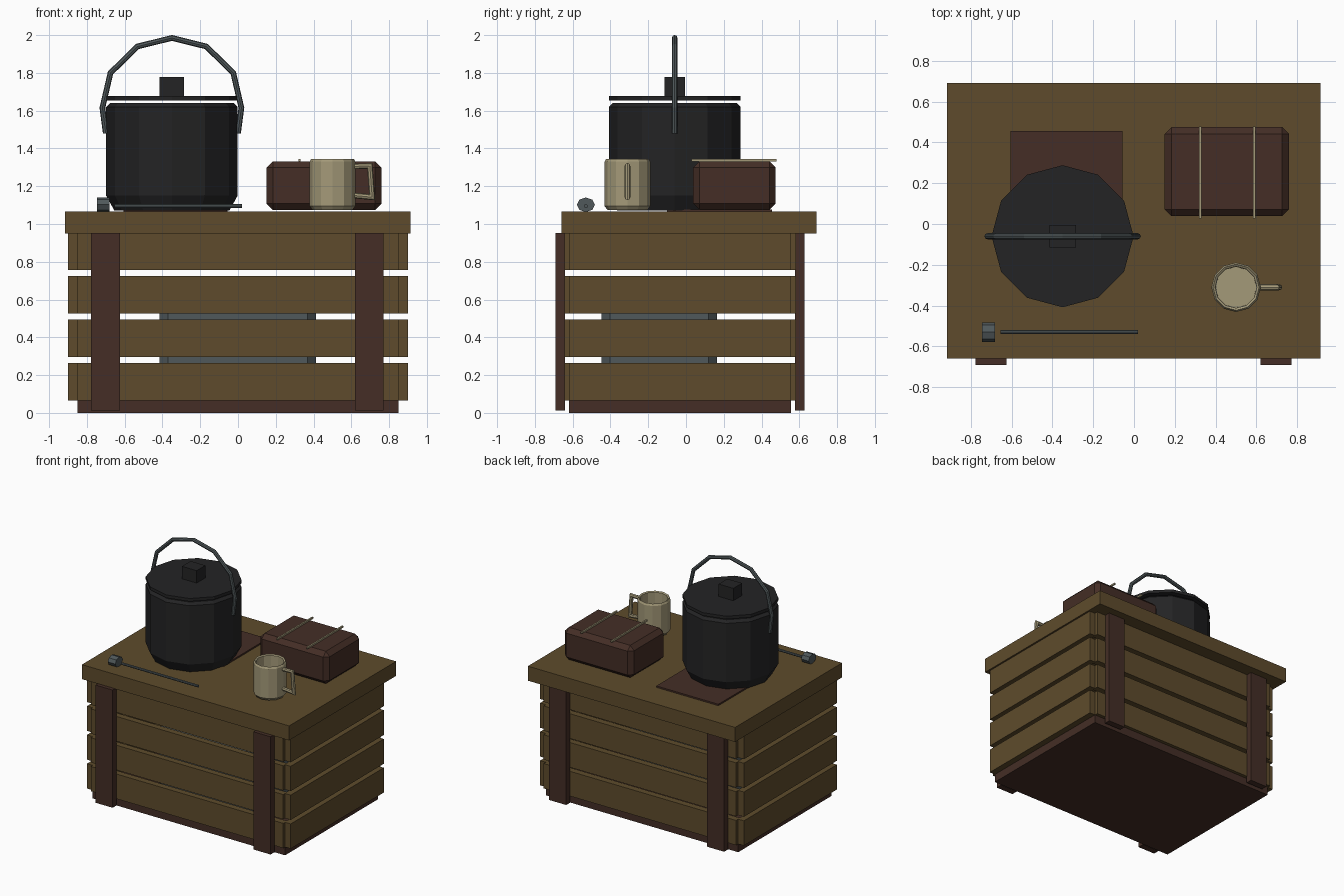
import bpy, bmesh, math
from mathutils import Vector, Matrix

if "Cube" in bpy.data.objects:
    bpy.data.objects.remove(bpy.data.objects["Cube"])


def material(name, rgb):
    m = bpy.data.materials.new(name)
    m.diffuse_color = (*rgb, 1)
    m.use_nodes = True
    m.node_tree.nodes["Principled BSDF"].inputs["Base Color"].default_value = m.diffuse_color
    return m


WOOD = material("plank wood", (0.112, 0.071, 0.025))
BROWN = material("dark brown", (0.058, 0.027, 0.019))
IRON = material("black iron", (0.017, 0.017, 0.018))
STEEL = material("grey steel", (0.080, 0.098, 0.103))
CREAM = material("cream enamel", (0.37, 0.32, 0.19))


def finish(bm, name, mat):
    bmesh.ops.recalc_face_normals(bm, faces=bm.faces)
    me = bpy.data.meshes.new(name)
    bm.to_mesh(me)
    bm.free()
    me.materials.append(mat)
    ob = bpy.data.objects.new(name, me)
    bpy.context.collection.objects.link(ob)
    return ob


def box(name, x, y, z, mat, bevel=0):
    """Box from (min, max) ranges, with an optional single chamfer."""
    bm = bmesh.new()
    bmesh.ops.create_cube(bm, size=1)
    for v in bm.verts:
        v.co = [(r[0] + r[1]) / 2 + c * (r[1] - r[0]) for r, c in zip((x, y, z), v.co)]
    if bevel:
        bmesh.ops.bevel(bm, geom=bm.edges[:], offset=bevel, segments=1,
                        profile=0.5, affect='EDGES')
    return finish(bm, name, mat)


def skin(bm, rings, cap=True):
    n = len(rings[0])
    for a, b in zip(rings, rings[1:]):
        for i in range(n):
            j = (i + 1) % n
            bm.faces.new((a[i], a[j], b[j], b[i]))
    if cap:
        bm.faces.new(rings[0])
        bm.faces.new(rings[-1])


def lathe(name, cx, cy, profile, mat, sides=12):
    bm = bmesh.new()
    angles = [2 * math.pi * i / sides for i in range(sides)]
    rings = [[bm.verts.new((cx + r * math.cos(a), cy + r * math.sin(a), z)) for a in angles]
             for r, z in profile]
    skin(bm, rings)
    return finish(bm, name, mat)


def tube(name, points, y, r, mat, sides=8):
    """Mitred round tube along a path in an xz plane."""
    bm = bmesh.new()
    pts = [Vector((p[0], 0, p[1])) for p in points]
    rings = []
    for i, p in enumerate(pts):
        d0 = (p - pts[max(i - 1, 0)]).normalized() if i else (pts[1] - p).normalized()
        d1 = (pts[i + 1] - p).normalized() if i < len(pts) - 1 else d0
        t = (d0 + d1).normalized()
        n = Vector((-t.z, 0, t.x)) / max(t.dot(d0), 0.5)
        ring = []
        for k in range(sides):
            a = 2 * math.pi * k / sides
            ring.append(bm.verts.new(p + n * r * math.cos(a) + Vector((0, y + r * math.sin(a), 0))))
        rings.append(ring)
    skin(bm, rings)
    return finish(bm, name, mat)


# Crate: base, lid, slats on four sides and corner battens front and back
Y0, Y1 = -0.62, 0.555
box("crate_base", (-0.85, 0.85), (Y0, Y1), (0, 0.07), BROWN)
box("crate_lid", (-0.917, 0.914), (-0.66, 0.69), (0.95, 1.066), WOOD)
for i in range(4):
    z = (0.066 + 0.23 * i, 0.264 + 0.23 * i)
    box(f"front_slat_{i}", (-0.85, 0.85), (-0.643, -0.593), z, WOOD)
    box(f"back_slat_{i}", (-0.85, 0.85), (0.53, 0.582), z, WOOD)
    for side, s in (("left", -1), ("right", 1)):
        box(f"{side}_slat_{i}", sorted((0.845 * s, 0.9 * s)), (Y0, Y1), z, WOOD)
for side, x in (("left", (-0.777, -0.625)), ("right", (0.619, 0.771))):
    box(f"front_batten_{side}", x, (-0.69, -0.64), (0.012, 0.952), BROWN)
    box(f"back_batten_{side}", x, (0.578, 0.628), (0.012, 0.952), BROWN)

# Metal box stored inside the crate
box("inner_metal_box", (-0.415, 0.412), (-0.447, 0.163), (0.075, 0.64), STEEL, 0.045)

# Flat leather mat under the pot
box("leather_mat", (-0.605, -0.056), (-0.1, 0.455), (1.064, 1.078), BROWN)

# Cooking pot with floating lid, knob and bail handle
PX, PY = -0.35, -0.06
lathe("pot_body", PX, PY, [(0.305, 1.072), (0.348, 1.15), (0.348, 1.62), (0.328, 1.64)], IRON)
lathe("pot_lid", PX, PY, [(0.348, 1.654), (0.348, 1.678)], IRON)
box("lid_knob", (PX - 0.065, PX + 0.065), (PY - 0.055, PY + 0.055), (1.676, 1.777), IRON)
half = [(0.35, 1.48), (0.368, 1.615), (0.325, 1.80), (0.182, 1.94)]
tube("pot_handle", [(PX - x, z) for x, z in half] + [(PX, 1.985)]
     + [(PX + x, z) for x, z in reversed(half)], PY, 0.015, STEEL)

# Chamfered pack with two thin straps
box("pack", (0.15, 0.76), (0.038, 0.475), (1.074, 1.332), BROWN, 0.034)
for i, x in enumerate((0.325, 0.59)):
    box(f"pack_strap_{i}", (x - 0.006, x + 0.006), (0.028, 0.478), (1.332, 1.345), CREAM)

# Enamel mug, hollow, with an angular handle
lathe("mug", 0.5, -0.31, [(0.106, 1.075), (0.121, 1.095), (0.121, 1.33), (0.113, 1.345),
                          (0.102, 1.338), (0.1, 1.105)], CREAM)
tube("mug_handle", [(0.605, 1.305), (0.698, 1.307), (0.71, 1.142), (0.605, 1.152)],
     -0.31, 0.015, CREAM)

# Ladle lying on the lid: thin rod and octagonal head
tube("ladle_rod", [(-0.655, 1.095), (0.02, 1.095)], -0.53, 0.01, STEEL)
head = tube("ladle_head", [(-0.746, 0), (-0.68, 0)], 0, 0.048, STEEL)
head.data.transform(Matrix.Translation((0, -0.53, 1.102)) @ Matrix.Diagonal((1, 1, 0.8, 1)))
